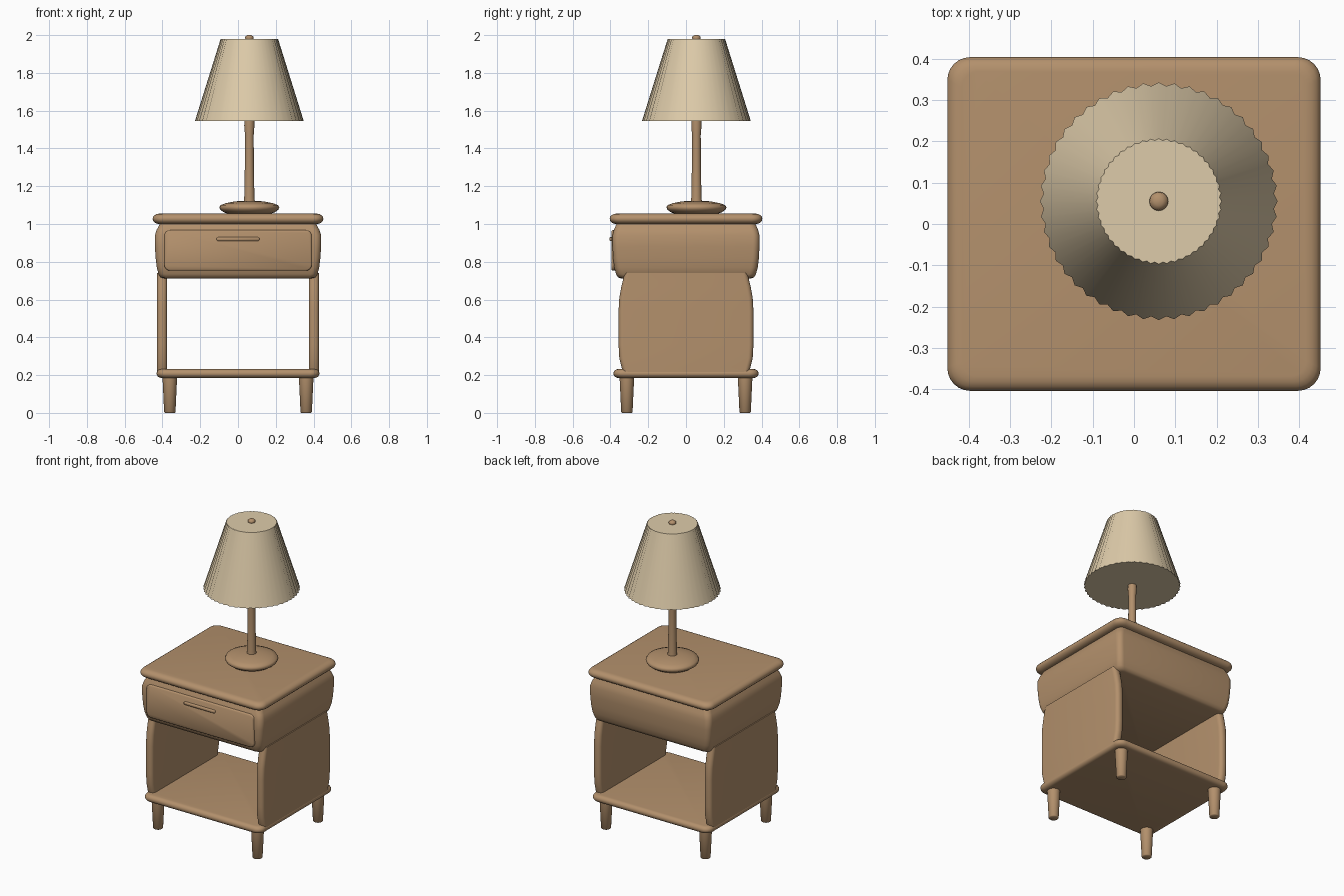
import bpy, bmesh, math

cube = bpy.data.objects.get("Cube")
if cube:
    bpy.data.objects.remove(cube, do_unlink=True)


def material(name, rgb):
    m = bpy.data.materials.new(name)
    m.use_nodes = True
    m.diffuse_color = (*rgb, 1)
    m.node_tree.nodes["Principled BSDF"].inputs["Base Color"].default_value = (*rgb, 1)
    return m


WOOD = material("warm wood", (0.45, 0.28, 0.15))
LINEN = material("cream linen", (0.73, 0.60, 0.40))


def skin(name, rings, mat, angle=50):
    """Join equal-length rings of points into a capped solid."""
    bm = bmesh.new()
    loops = [[bm.verts.new(p) for p in ring] for ring in rings]
    n = len(loops[0])
    for a, b in zip(loops, loops[1:]):
        for i in range(n):
            j = (i + 1) % n
            bm.faces.new((a[i], a[j], b[j], b[i]))
    caps = [bm.faces.new(loops[0][::-1]), bm.faces.new(loops[-1])]
    bmesh.ops.recalc_face_normals(bm, faces=bm.faces)
    for f in bm.faces:
        f.smooth = True
    for f in caps:
        for e in f.edges:
            e.smooth = e.calc_face_angle(0) < math.radians(angle)
    me = bpy.data.meshes.new(name)
    bm.to_mesh(me)
    bm.free()
    me.materials.append(mat)
    ob = bpy.data.objects.new(name, me)
    bpy.context.collection.objects.link(ob)
    return ob


def rounded_rect(hx, hy, r, cx=0, cy=0, steps=6):
    pts = []
    for k, (sx, sy) in enumerate([(1, 1), (-1, 1), (-1, -1), (1, -1)]):
        for i in range(steps + 1):
            a = math.pi / 2 * (k + i / steps)
            pts.append((cx + sx * (hx - r) + r * math.cos(a),
                        cy + sy * (hy - r) + r * math.sin(a)))
    return pts


def loft(name, layers, cx=0, cy=0):
    """Stack rounded rectangles given as (z, half x, half y, corner radius)."""
    return skin(name, [[(x, y, z) for x, y in rounded_rect(hx, hy, r, cx, cy)]
                       for z, hx, hy, r in layers], WOOD)


def turn(name, profile, cx, cy, mat=WOOD, n=32, flute=0):
    """Lathe (z, radius) pairs; flute pulls in every second point."""
    rings = []
    for z, r in profile:
        ring = []
        for i in range(n):
            a = 2 * math.pi * i / n
            q = r * (1 - flute * (i % 2))
            ring.append((cx + q * math.cos(a), cy + q * math.sin(a), z))
        rings.append(ring)
    return skin(name, rings, mat)


def board(name, z0, z1, hx, hy, inset, r):
    """Board with a soft rounded edge."""
    layers = []
    for i in range(9):
        a = math.pi * (i / 8 - 0.5)
        d = inset * (1 - math.cos(a))
        layers.append(((z0 + z1) / 2 + (z1 - z0) / 2 * math.sin(a), hx - d, hy - d, r - d * 0.5))
    return loft(name, layers)


# Table top and lower shelf
board("table_top", 1.0, 1.055, 0.452, 0.404, 0.035, 0.055)
board("lower_shelf", 0.185, 0.232, 0.431, 0.384, 0.025, 0.05)

# Bulging drawer case
case = [(0.712, 0.395, 0.345), (0.718, 0.411, 0.361), (0.735, 0.421, 0.370),
        (0.77, 0.430, 0.380), (0.82, 0.436, 0.386), (0.88, 0.440, 0.389),
        (0.94, 0.440, 0.389), (0.97, 0.430, 0.381), (1.005, 0.411, 0.366)]
loft("drawer_case", [(z, hx, hy, 0.035) for z, hx, hy in case])

# Drawer front plate
plate = rounded_rect(0.39, 0.107, 0.03, 0, 0.86)
plate_in = rounded_rect(0.384, 0.101, 0.026, 0, 0.86)
skin("drawer_front", [[(x, -0.37, z) for x, z in plate],
                      [(x, -0.390, z) for x, z in plate],
                      [(x, -0.395, z) for x, z in plate_in]], WOOD)

# Slim pull handle
grip = rounded_rect(0.113, 0.010, 0.008, 0, 0.92)
grip_in = rounded_rect(0.109, 0.006, 0.005, 0, 0.92)
skin("drawer_handle", [[(x, -0.385, z) for x, z in grip],
                       [(x, -0.401, z) for x, z in grip],
                       [(x, -0.405, z) for x, z in grip_in]], WOOD)

# Curved side panels
outline = [(0.215, 0.333), (0.245, 0.342), (0.29, 0.353), (0.36, 0.357), (0.54, 0.357),
           (0.61, 0.353), (0.67, 0.342), (0.74, 0.325)]
for side, s in (("left", 1), ("right", -1)):
    loft(side + "_panel", [(z, 0.027, hy, 0.024) for z, hy in outline], cx=0.402 * s)

# Tapered legs
for side, sx in (("left", 1), ("right", -1)):
    for end, sy in (("front", -1), ("back", 1)):
        turn(f"{end}_{side}_leg", [(0, 0.026), (0.004, 0.030), (0.195, 0.039)],
             0.361 * sx, 0.313 * sy, n=24)

# Lamp
LX, LY = 0.06, 0.055
turn("lamp_base", [(1.053, 0.110), (1.062, 0.135), (1.075, 0.153), (1.088, 0.159),
                   (1.100, 0.152), (1.110, 0.125), (1.118, 0.085), (1.123, 0.045)], LX, LY)
turn("lamp_stem", [(1.11, 0.030), (1.14, 0.027), (1.30, 0.024), (1.47, 0.023),
                   (1.52, 0.027), (1.555, 0.026)], LX, LY, n=24)
turn("lamp_shade", [(1.545, 0.288), (1.98, 0.152)], LX, LY, LINEN, n=96, flute=0.03)
turn("lamp_finial", [(1.975, 0.019), (1.985, 0.023), (1.993, 0.021), (2.0, 0.010)],
     LX, LY, n=16)
